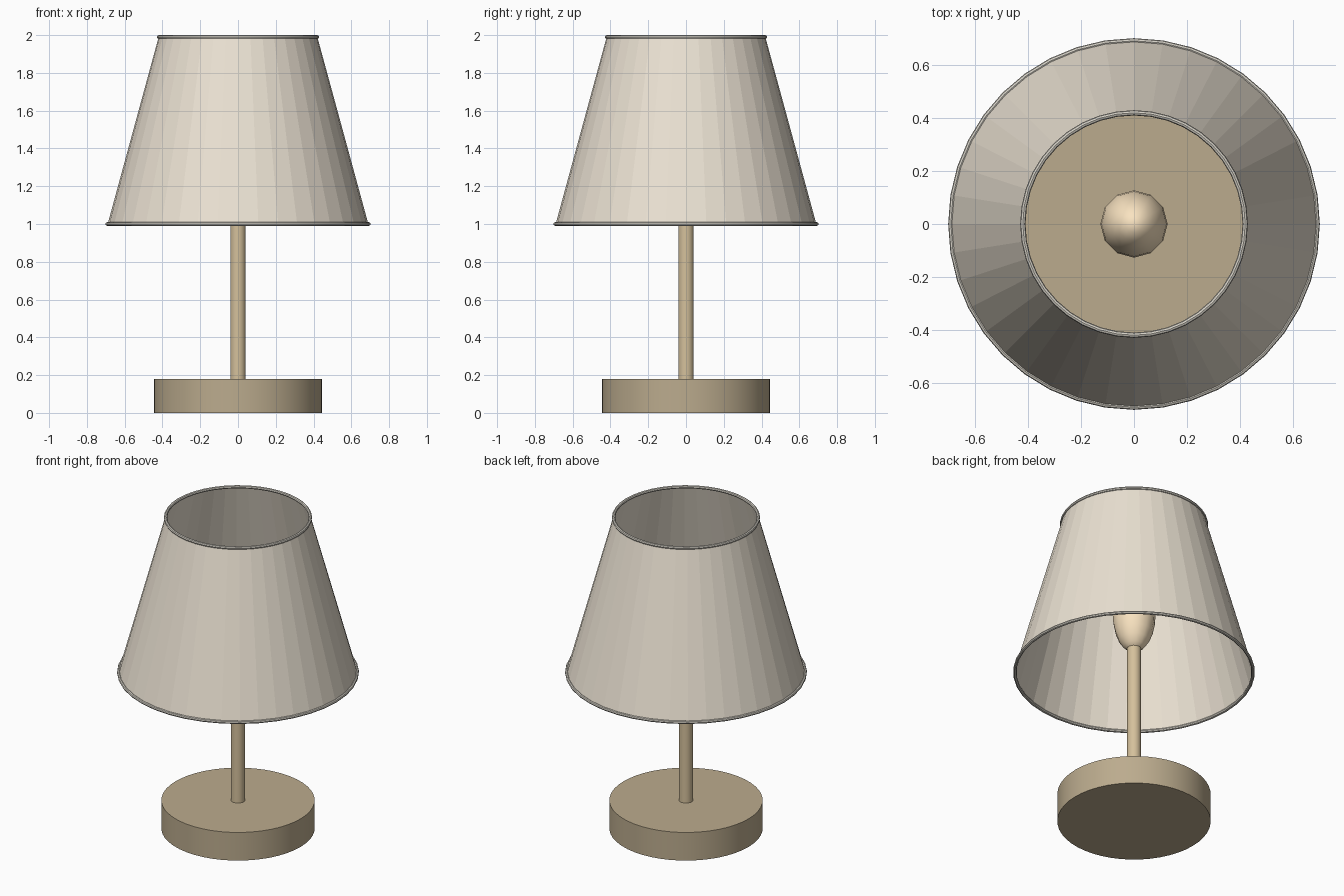
import bpy
from math import radians

if "Cube" in bpy.data.objects:
    bpy.data.objects.remove(bpy.data.objects["Cube"])


def finish(name, color, smooth=True):
    obj = bpy.context.object
    obj.name = name
    mat = bpy.data.materials.new(name + "_color")
    mat.diffuse_color = (*color, 1)
    mat.use_nodes = True
    mat.node_tree.nodes["Principled BSDF"].inputs["Base Color"].default_value = mat.diffuse_color
    obj.data.materials.append(mat)
    if smooth:
        bpy.ops.object.shade_smooth_by_angle(angle=radians(40))
    return obj


def cylinder(name, radius, z0, z1, sides, color):
    bpy.ops.mesh.primitive_cylinder_add(vertices=sides, radius=radius, depth=z1 - z0,
                                        location=(0, 0, (z0 + z1) / 2))
    return finish(name, color)


def rim(name, radius, z, color):
    bpy.ops.mesh.primitive_torus_add(major_radius=radius, minor_radius=0.01,
                                     major_segments=40, minor_segments=8,
                                     location=(0, 0, z))
    return finish(name, color)


# Round base and pole
cylinder("base", 0.445, 0, 0.18, 48, (0.50, 0.41, 0.27))
cylinder("pole", 0.041, 0.17, 1.20, 24, (0.66, 0.53, 0.33))

# Elongated bulb on top of the pole
bpy.ops.mesh.primitive_uv_sphere_add(segments=12, ring_count=12, radius=0.127,
                                     location=(0, 0, 1.39))
bpy.context.object.scale.z = 1.97
bpy.ops.object.transform_apply(location=False, rotation=False, scale=True)
finish("bulb", (0.95, 0.77, 0.53))

# Open, faceted tapered shade
bpy.ops.mesh.primitive_cone_add(vertices=40, radius1=0.69, radius2=0.42, depth=0.99,
                                end_fill_type='NOTHING', location=(0, 0, 1.495))
finish("shade", (0.83, 0.76, 0.65), smooth=False)

# Wire rims along the shade edges
rim("shade_top_rim", 0.42, 1.99, (0.68, 0.65, 0.58))
rim("shade_bottom_rim", 0.692, 1.0, (0.68, 0.65, 0.58))
